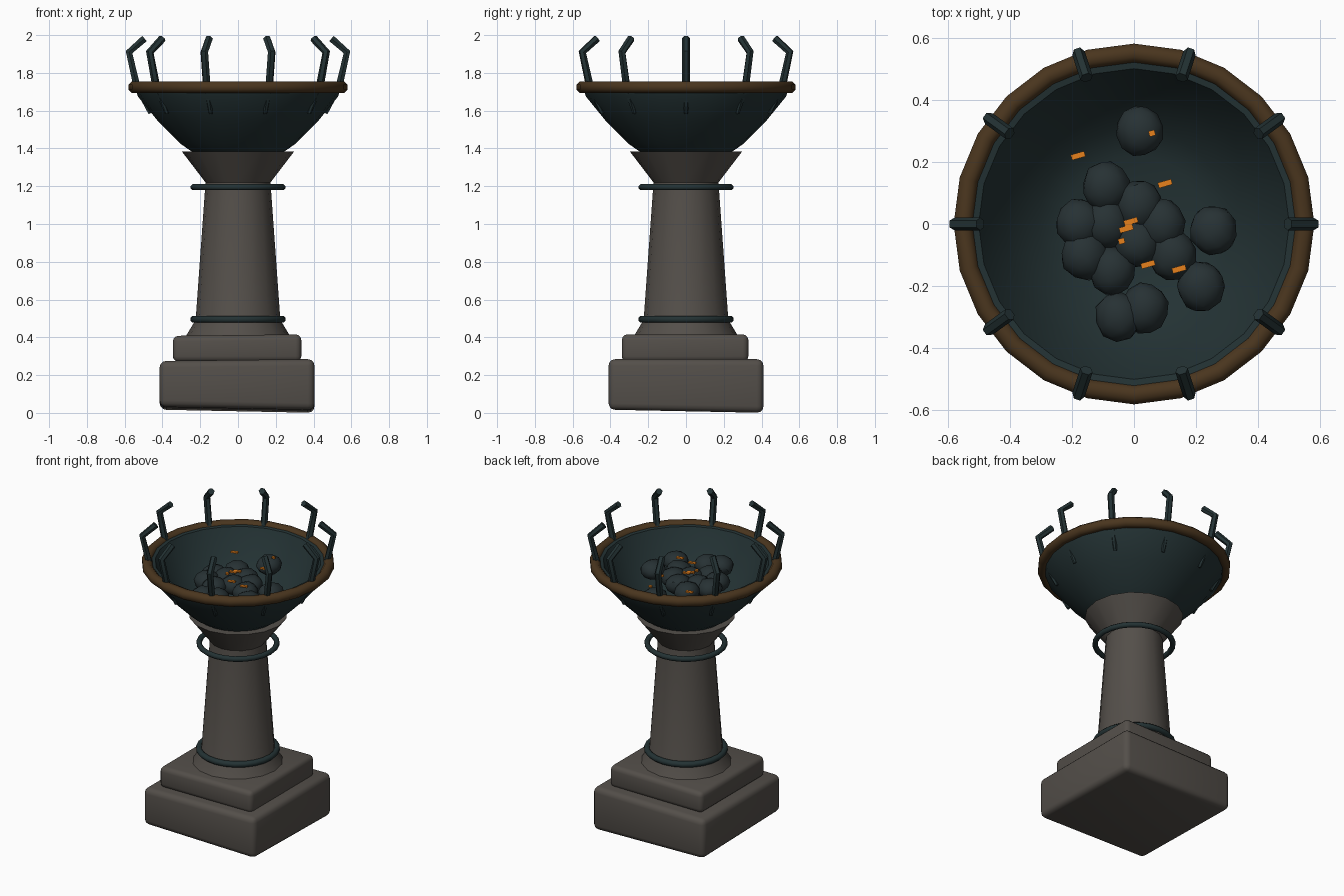
import bpy, bmesh, math, random
from mathutils import Matrix, Vector

if "Cube" in bpy.data.objects:
    bpy.data.objects.remove(bpy.data.objects["Cube"])

random.seed(4)


def material(name, rgb):
    m = bpy.data.materials.new(name)
    m.diffuse_color = (*rgb, 1)
    m.use_nodes = True
    m.node_tree.nodes["Principled BSDF"].inputs["Base Color"].default_value = m.diffuse_color
    return m


STONE = material("grey_stone", (0.088, 0.078, 0.068))
IRON = material("dark_iron", (0.017, 0.032, 0.034))
BRONZE = material("aged_bronze", (0.068, 0.036, 0.013))
COAL = material("charcoal", (0.020, 0.031, 0.034))
EMBER = material("glowing_ember", (0.80, 0.22, 0.012))


def finish(name, bm, mat, angle=35):
    bmesh.ops.recalc_face_normals(bm, faces=bm.faces)
    me = bpy.data.meshes.new(name)
    bm.to_mesh(me)
    bm.free()
    me.materials.append(mat)
    me.shade_smooth()
    me.set_sharp_from_angle(angle=math.radians(angle))
    ob = bpy.data.objects.new(name, me)
    bpy.context.collection.objects.link(ob)
    return ob


def lathe(name, profile, mat, sides, closed=False, angle=35):
    """Spin an (r, z) profile around z; open profiles get flat end caps."""
    bm = bmesh.new()
    rings = []
    for r, z in profile:
        rings.append([bm.verts.new((r * math.cos(2 * math.pi * i / sides),
                                    r * math.sin(2 * math.pi * i / sides), z))
                      for i in range(sides)])
    pairs = list(zip(rings, rings[1:]))
    if closed:
        pairs.append((rings[-1], rings[0]))
    for a, b in pairs:
        for i in range(sides):
            j = (i + 1) % sides
            bm.faces.new((a[i], a[j], b[j], b[i]))
    if not closed:
        bm.faces.new(rings[0])
        bm.faces.new(rings[-1])
    return finish(name, bm, mat, angle)


def ring(name, major, minor, z, mat, sides=24, around=8):
    step = 2 * math.pi / around
    prof = [(major + minor * math.cos(step * (k + 0.5)),
             z + minor * math.sin(step * (k + 0.5))) for k in range(around)]
    return lathe(name, prof, mat, sides, closed=True, angle=50)


def slab(name, x0, x1, y0, y1, bottom, top, bevel):
    """Worn stone block; bottom and top are functions giving z at (x, y)."""
    bm = bmesh.new()
    bmesh.ops.create_cube(bm, size=1)
    for v in bm.verts:
        x = x0 if v.co.x < 0 else x1
        y = y0 if v.co.y < 0 else y1
        v.co = (x, y, (bottom if v.co.z < 0 else top)(x, y))
    bmesh.ops.bevel(bm, geom=bm.edges[:], offset=bevel, segments=3,
                    profile=0.5, affect='EDGES')
    return finish(name, bm, STONE, 40)


# Stone plinth, slightly uneven
slab("plinth", -0.415, 0.405, -0.41, 0.41,
     lambda x, y: 0.016 - 0.02 * (x + y), lambda x, y: 0.28 + 0.012 * x, 0.035)
slab("plinth_step", -0.345, 0.335, -0.34, 0.33,
     lambda x, y: 0.27, lambda x, y: 0.412 + 0.012 * x, 0.03)

# Tapered column with foot and capital
lathe("column", [(0.28, 0.40), (0.235, 0.475), (0.223, 0.51),
                 (0.172, 1.22), (0.298, 1.385)], STONE, 16)

# Iron bands
ring("lower_band", 0.235, 0.019, 0.495, IRON)
ring("upper_band", 0.235, 0.017, 1.195, IRON)

# Hollow bowl with thick wall
lathe("bowl", [(0.24, 1.38), (0.305, 1.425), (0.42, 1.54), (0.53, 1.675),
               (0.545, 1.725), (0.53, 1.74), (0.50, 1.735), (0.42, 1.585),
               (0.31, 1.475), (0.22, 1.425)], IRON, 24, angle=30)
ring("bowl_rim", 0.55, 0.033, 1.725, BRONZE)

# Bent prongs around the rim
path = [(0.465, 1.585, 0.5), (0.538, 1.74, 1), (0.577, 1.91, 1), (0.495, 1.982, 1)]
curve = bpy.data.curves.new("prong_path", 'CURVE')
curve.dimensions = '3D'
curve.bevel_depth = 0.021
curve.bevel_resolution = 1
curve.use_fill_caps = True
spline = curve.splines.new('POLY')
spline.points.add(len(path) - 1)
for p, (r, z, w) in zip(spline.points, path):
    p.co = (r, 0, z, 1)
    p.radius = w
helper = bpy.data.objects.new("prong_helper", curve)
bpy.context.collection.objects.link(helper)
bpy.context.view_layer.update()
evaluated = helper.evaluated_get(bpy.context.evaluated_depsgraph_get())
bm = bmesh.new()
bm.from_mesh(evaluated.to_mesh())
bmesh.ops.remove_doubles(bm, verts=bm.verts, dist=0.0005)
evaluated.to_mesh_clear()
bpy.data.objects.remove(helper)
first = finish("prong_0", bm, IRON, 50)
for i in range(1, 10):
    ob = bpy.data.objects.new(f"prong_{i}", first.data)
    ob.rotation_euler.z = i * math.pi / 5
    bpy.context.collection.objects.link(ob)

# Coals heaped in the bowl
coals = [(0.02, 0.30), (-0.09, 0.12), (-0.175, 0.0), (-0.16, -0.10), (-0.09, 0.0),
         (0.015, 0.06), (0.09, 0.0), (0.255, -0.02), (0.215, -0.20), (0.125, -0.10),
         (0.035, -0.27), (-0.05, -0.30), (-0.07, -0.15), (0.01, -0.06)]
for i, (x, y) in enumerate(coals):
    bm = bmesh.new()
    bmesh.ops.create_icosphere(bm, subdivisions=2, radius=1)
    turn = Matrix.Rotation(random.uniform(0, 6.28), 3,
                           Vector((random.random(), random.random(), 1)).normalized())
    for v in bm.verts:
        c = turn @ v.co
        c *= random.uniform(0.96, 1.05)
        v.co = (x + c.x * 0.076, y + c.y * 0.082, 1.605 + c.z * 0.06)
    finish(f"coal_{i}", bm, COAL, 35)

# Small glowing embers on top of the coals
embers = [(0.058, 0.292), (-0.18, 0.22), (0.10, 0.13), (-0.01, 0.008),
          (-0.025, -0.015), (-0.04, -0.055), (0.045, -0.13), (0.145, -0.145)]
for i, (x, y) in enumerate(embers):
    length = 0.02 if i in (0, 5) else 0.045
    bm = bmesh.new()
    bmesh.ops.create_cube(bm, size=1)
    bm.transform(Matrix.Translation((x, y, 1.665)) @ Matrix.Rotation(0.28, 4, 'Z')
                 @ Matrix.Diagonal((length, 0.018, 0.009, 1)))
    finish(f"ember_{i}", bm, EMBER)
